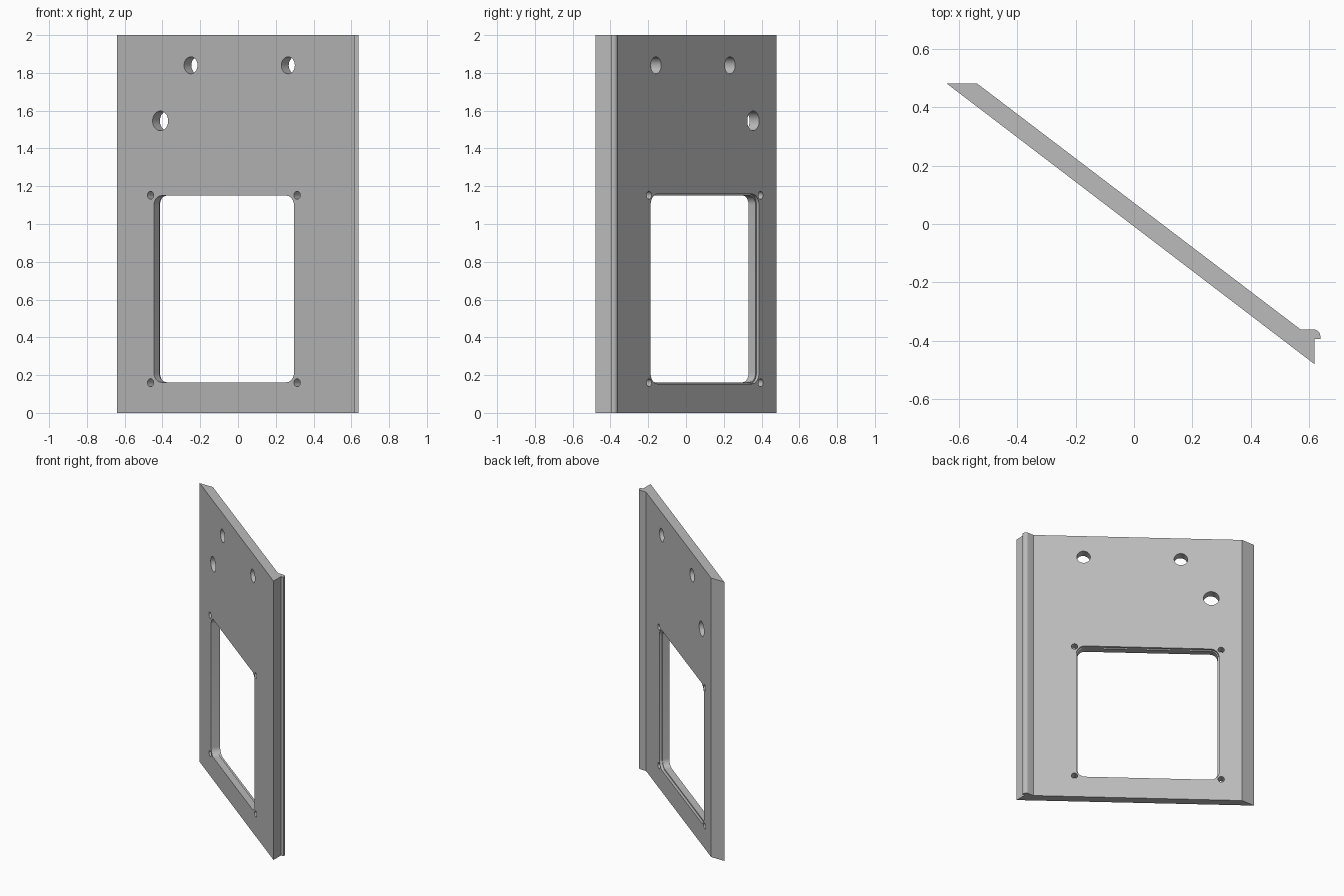
import bpy
import bmesh
from math import cos, sin, pi
from mathutils import Matrix, Vector

if "Cube" in bpy.data.objects:
    bpy.data.objects.remove(bpy.data.objects["Cube"])

grey = bpy.data.materials.new("plain_grey")
grey.use_nodes = True
colour = (0.5, 0.5, 0.5, 1)
grey.diffuse_color = colour
grey.node_tree.nodes["Principled BSDF"].inputs["Base Color"].default_value = colour

# Slanted frame: along the panel, up, and out of its back
start, end = Vector((-0.64, 0.48, 0)), Vector((0.617, -0.479, 0))
along = (end - start).normalized()
up = Vector((0, 0, 1))
back = up.cross(along)
frame = Matrix((along, up, back)).transposed().to_4x4()
frame.translation = start
THICK = 0.0625


def prism(name, outline, low, high, matrix=Matrix()):
    """Extrude a closed 2D outline from low to high, then place it."""
    bm = bmesh.new()
    face = bm.faces.new([bm.verts.new((a, b, low)) for a, b in outline])
    top = bmesh.ops.extrude_face_region(bm, geom=[face])["geom"]
    moved = [v for v in top if isinstance(v, bmesh.types.BMVert)]
    bmesh.ops.translate(bm, verts=moved, vec=(0, 0, high - low))
    bmesh.ops.transform(bm, matrix=matrix, verts=bm.verts)
    bmesh.ops.recalc_face_normals(bm, faces=bm.faces)
    mesh = bpy.data.meshes.new(name)
    bm.to_mesh(mesh)
    bm.free()
    mesh.materials.append(grey)
    obj = bpy.data.objects.new(name, mesh)
    bpy.context.collection.objects.link(obj)
    return obj


def arc(cx, cy, r, a0, a1, n):
    steps = [a0 + (a1 - a0) * i / n for i in range(n + 1)]
    return [(cx + r * cos(a), cy + r * sin(a)) for a in steps]


def rounded_rect(x0, x1, y0, y1, r):
    corners = [(x1 - r, y1 - r), (x0 + r, y1 - r), (x0 + r, y0 + r), (x1 - r, y0 + r)]
    return [p for i, (cx, cy) in enumerate(corners)
            for p in arc(cx, cy, r, i * pi / 2, (i + 1) * pi / 2, 8)]


def panel_u(x):
    return (x - start.x) / along.x


# Panel with mitred ends and a rounded lip
profile = [(-0.64, 0.48), (-0.536, 0.48), (0.57, -0.361)]
profile += arc(0.615, -0.383, 0.022, pi / 2, 0, 8)
profile += [(0.637, -0.394), (0.617, -0.394), (0.617, -0.479)]
panel = prism("panel", profile, 0, 2)

# Window opening, with a shallow wider step on the back
u0, u1, z0, z1 = panel_u(-0.445), panel_u(0.296), 0.162, 1.15
step = 0.008
cutters = [
    prism("window_cutter", rounded_rect(u0, u1, z0, z1, 0.05), -0.1, 0.2, frame),
    prism("window_step_cutter",
          rounded_rect(u0 - step, u1 + step, z0 - step, z1 + step, 0.05 + step),
          THICK - 0.016, 0.2, frame),
]

# Round holes: three large and four small at the window corners
holes = [(-0.25, 1.84, 0.045), (0.265, 1.84, 0.045), (-0.411, 1.546, 0.052)]
holes += [(x, z, 0.021) for x in (-0.463, 0.313) for z in (0.16, 1.152)]
for x, z, r in holes:
    ring = arc(panel_u(x), z, r, 0, 2 * pi, 32)[:-1]
    cutters.append(prism("hole_cutter", ring, -0.1, 0.2, frame))

bpy.context.view_layer.objects.active = panel
panel.select_set(True)
for cutter in cutters:
    cutter.hide_render = True
    mod = panel.modifiers.new("cut", 'BOOLEAN')
    mod.operation = 'DIFFERENCE'
    mod.solver = 'EXACT'
    mod.object = cutter
    bpy.ops.object.modifier_apply(modifier=mod.name)
    bpy.data.objects.remove(cutter)

bpy.ops.object.shade_smooth_by_angle(angle=pi / 6)
